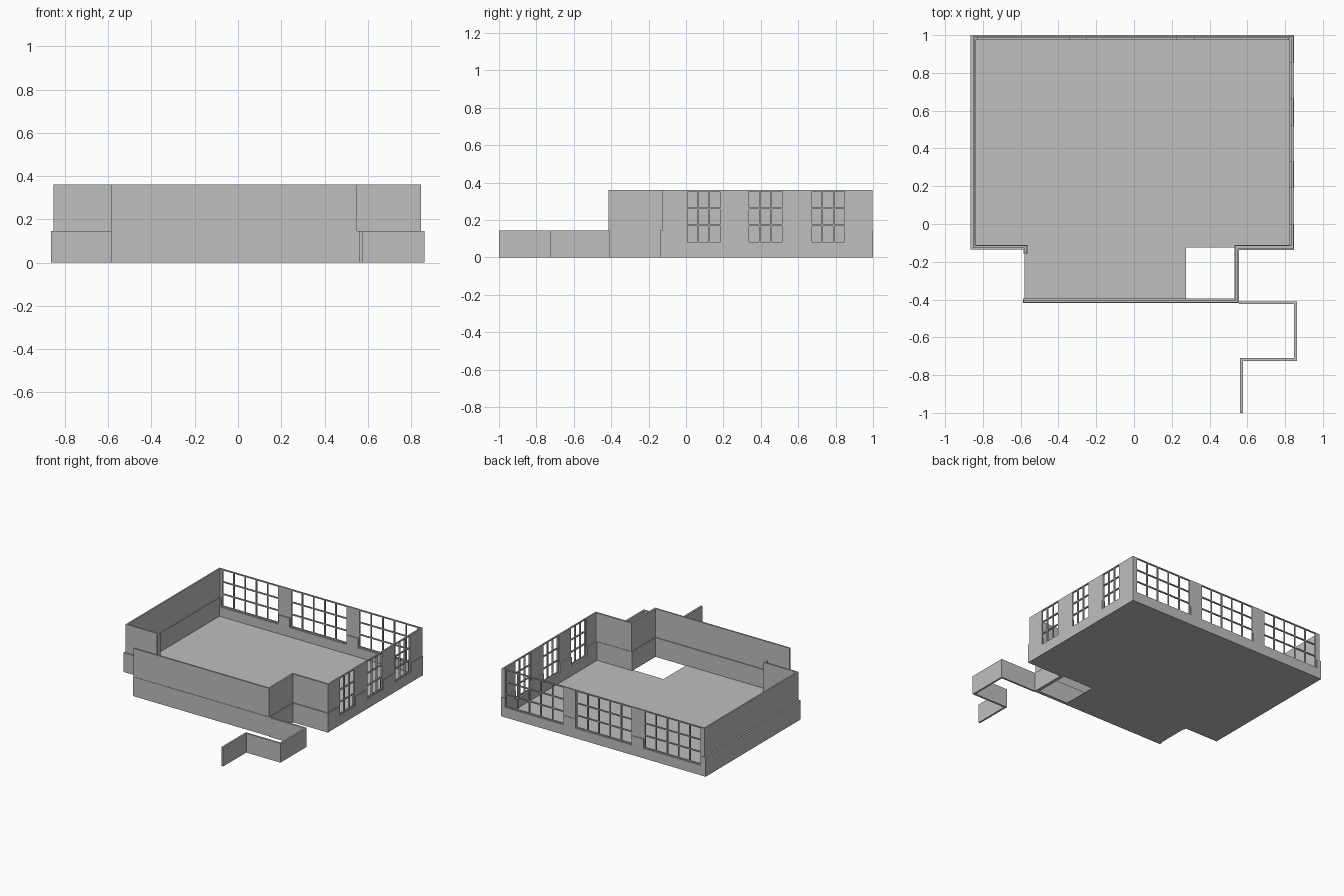
import bpy, bmesh

if "Cube" in bpy.data.objects:
    bpy.data.objects.remove(bpy.data.objects["Cube"])

LOW, TOP, SILL = 0.145, 0.36, 0.075

mat = bpy.data.materials.new("plain_grey")
mat.diffuse_color = (0.52, 0.52, 0.52, 1)
mat.use_nodes = True
mat.node_tree.nodes["Principled BSDF"].inputs["Base Color"].default_value = mat.diffuse_color


def boxes(name, items):
    """One object made of axis-aligned boxes (x0, x1, y0, y1, z0, z1)."""
    bm = bmesh.new()
    for x0, x1, y0, y1, z0, z1 in items:
        vs = bmesh.ops.create_cube(bm, size=1)["verts"]
        for v in vs:
            v.co.x = x1 if v.co.x > 0 else x0
            v.co.y = y1 if v.co.y > 0 else y0
            v.co.z = z1 if v.co.z > 0 else z0
    me = bpy.data.meshes.new(name)
    bm.to_mesh(me)
    bm.free()
    me.materials.append(mat)
    ob = bpy.data.objects.new(name, me)
    bpy.context.collection.objects.link(ob)
    return ob


def gaps(start, end, openings):
    """Solid stretches left between the openings."""
    edges = [start] + [e for o in openings for e in o] + [end]
    return list(zip(edges[::2], edges[1::2]))


def window(a0, a1, cols, rows, place, bar=0.008):
    """Grid of bars; place maps an along-wall range and height to a box."""
    h = bar / 2
    out = []
    for i in range(cols + 1):
        c = a0 + h + (a1 - a0 - bar) * i / cols
        out.append(place(c - h, c + h, SILL, TOP))
        if i < cols:
            n = a0 + h + (a1 - a0 - bar) * (i + 1) / cols
            for j in range(rows + 1):
                z = SILL + h + (TOP - SILL - bar) * j / rows
                out.append(place(c + h, n - h, z - h, z + h))
    return out


# floor with the open notch beside the porch
boxes("floor", [(-0.85, 0.835, -0.125, 0.985, 0, 0.004),
                (-0.58, 0.275, -0.405, -0.125, 0, 0.004)])

back_open = [(-0.826, -0.345), (-0.25, 0.225), (0.32, 0.815)]
side_open = [(0.0, 0.19), (0.33, 0.52), (0.665, 0.855)]

# back wall: base, sill band and piers around the windows
boxes("back_base_wall", [(-0.865, 0.848, 0.975, 1.0, 0, SILL)] +
      [(a, b, 0.975, 1.0, SILL, LOW) for a, b in gaps(-0.865, 0.848, back_open)])
boxes("back_piers", [(a, b, 0.984, 0.996, LOW, TOP)
                     for a, b in gaps(-0.852, 0.845, back_open)])

# right wall: base, sill band and piers around the windows
boxes("right_base_wall", [(0.822, 0.848, -0.138, 0.975, 0, SILL)] +
      [(0.822, 0.848, a, b, SILL, LOW) for a, b in gaps(-0.138, 0.975, side_open)])
boxes("right_piers", [(0.833, 0.845, a, b, LOW, TOP)
                      for a, b in gaps(-0.129, 0.984, side_open)])

# window grids
for i, (a, b) in enumerate(back_open):
    boxes(f"back_window_{i + 1}", window(
        a, b, 5, 3, lambda p, q, z0, z1: (p, q, 0.985, 0.995, z0, z1)))
for i, (a, b) in enumerate(side_open):
    boxes(f"right_window_{i + 1}", window(
        a, b, 3, 3, lambda p, q, z0, z1: (0.835, 0.846, p, q, z0, z1)))

# solid walls: left, front left with door return, porch, front right
boxes("left_and_front_base_walls", [
    (-0.865, -0.838, -0.135, 0.975, 0, LOW),
    (-0.838, -0.562, -0.135, -0.110, 0, LOW),
    (-0.585, -0.562, -0.155, -0.135, 0, LOW),
    (-0.587, 0.557, -0.418, -0.395, 0, LOW),
    (0.532, 0.557, -0.395, -0.112, 0, LOW),
    (0.557, 0.822, -0.138, -0.112, 0, LOW)])
boxes("left_and_front_upper_walls", [
    (-0.852, -0.841, -0.126, 0.984, LOW, TOP),
    (-0.841, -0.567, -0.126, -0.114, LOW, TOP),
    (-0.579, -0.567, -0.150, -0.126, LOW, TOP),
    (-0.585, 0.550, -0.415, -0.402, LOW, TOP),
    (0.537, 0.550, -0.402, -0.115, LOW, TOP),
    (0.550, 0.833, -0.129, -0.115, LOW, TOP)])

# low zigzag garden wall
boxes("garden_wall", [
    (0.557, 0.862, -0.424, -0.410, 0, LOW),
    (0.848, 0.862, -0.724, -0.424, 0, LOW),
    (0.562, 0.848, -0.724, -0.710, 0, LOW),
    (0.562, 0.576, -1.0, -0.724, 0, LOW)])
